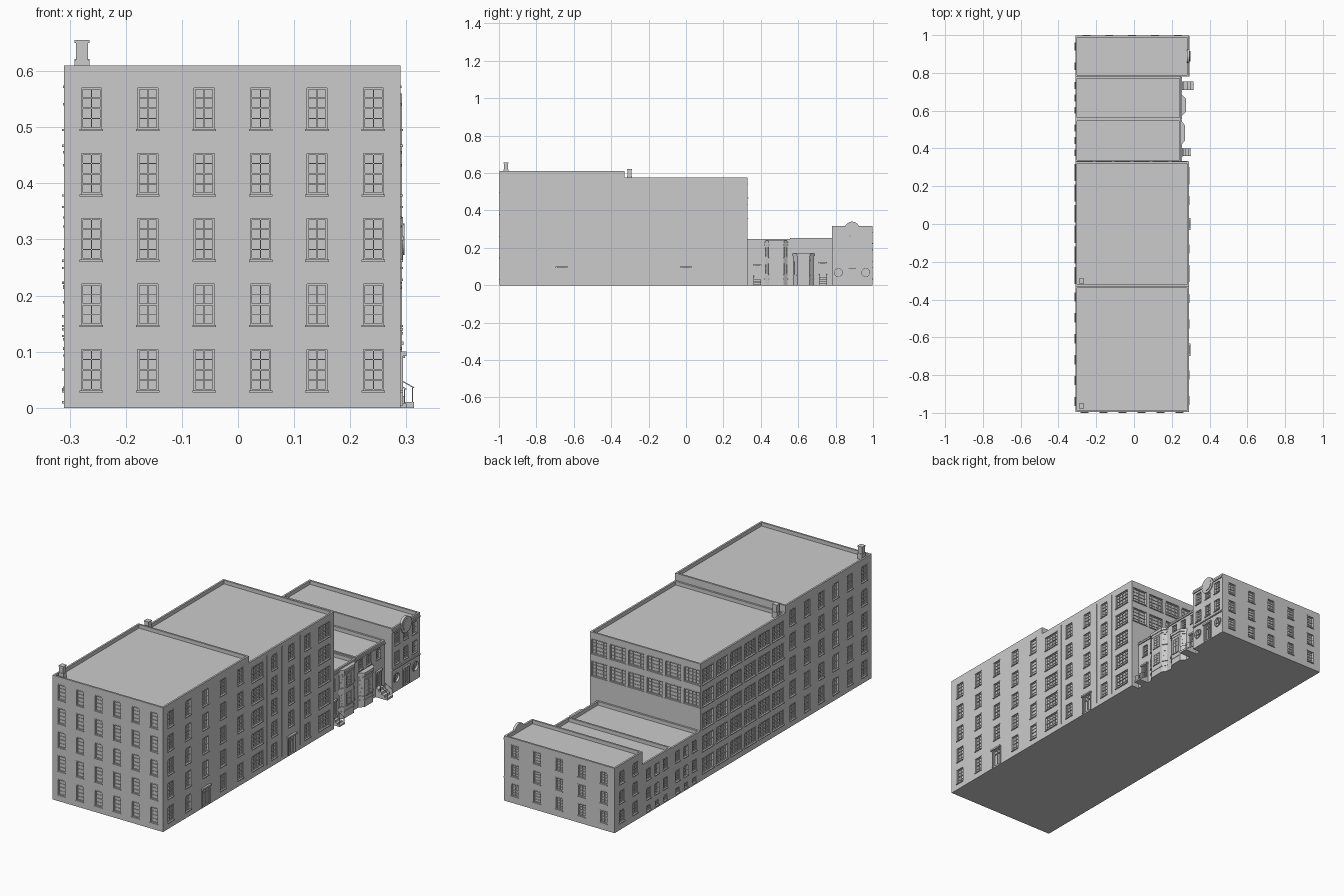
import bpy, bmesh, math
from mathutils import Matrix, Vector

if "Cube" in bpy.data.objects:
    bpy.data.objects.remove(bpy.data.objects["Cube"])

REC = 0.008  # window recess depth


def face(x, y, deg):
    # wall frame: local x runs along the wall, local -y points outward
    return Matrix.Translation((x, y, 0)) @ Matrix.Rotation(math.radians(deg), 4, 'Z')


def box(bm, f, u0, u1, z0, z1, d0, d1):
    c = Vector(((u0 + u1) / 2, -(d0 + d1) / 2, (z0 + z1) / 2))
    s = Matrix.Diagonal((u1 - u0, abs(d1 - d0), z1 - z0, 1))
    bmesh.ops.create_cube(bm, size=1, matrix=f @ Matrix.Translation(c) @ s)


def disc(bm, f, u, z, r, d0, d1, n=24):
    m = f @ Matrix.Translation((u, -(d0 + d1) / 2, z)) @ Matrix.Rotation(math.pi / 2, 4, 'X')
    bmesh.ops.create_cone(bm, cap_ends=True, segments=n, radius1=r, radius2=r,
                          depth=abs(d1 - d0), matrix=m)


def make(name, bm):
    me = bpy.data.meshes.new(name)
    bm.to_mesh(me)
    bm.free()
    ob = bpy.data.objects.new(name, me)
    bpy.context.collection.objects.link(ob)
    return ob


def window(tr, f, u, z, w, h, cols=2, cut=None):
    # sash bars, sill and lintel; recessed when a cutter mesh is given
    b, t = (-REC, -0.004) if cut else (-0.001, 0.002)
    if cut:
        box(cut, f, u - w / 2, u + w / 2, z, z + h, -REC, 0.01)
    e = 0.0028
    for k in (-1, 1):
        c = u + k * (w / 2 - e / 2)
        box(tr, f, c - e / 2, c + e / 2, z, z + h, b, t)
    for zz in (z + e / 2, z + h / 2, z + h - e / 2):
        box(tr, f, u - w / 2, u + w / 2, zz - e / 2, zz + e / 2, b, t)
    for i in range(1, cols):
        c = u - w / 2 + w * i / cols
        box(tr, f, c - 0.0009, c + 0.0009, z, z + h, b, t - 0.001)
    if h > 0.04:
        for q in (0.25, 0.75):
            zz = z + h * q
            box(tr, f, u - w / 2, u + w / 2, zz - 0.0008, zz + 0.0008, b, t - 0.001)
    box(tr, f, u - w / 2 - 0.003, u + w / 2 + 0.003, z - 0.004, z, -0.002, 0.004)
    box(tr, f, u - w / 2 - 0.002, u + w / 2 + 0.002, z + h, z + h + 0.004, -0.002, 0.0015)


def door(tr, cut, f, u, w, z, h, hood=0.010):
    box(cut, f, u - w / 2, u + w / 2, z, z + h, -REC, 0.01)
    for c in (u - w / 2 + 0.002, u, u + w / 2 - 0.002):
        box(tr, f, c - 0.002, c + 0.002, z, z + h, -REC, -0.003)
    for zz in (z + 0.004, z + h * 0.75, z + h - 0.002):
        box(tr, f, u - w / 2, u + w / 2, zz - 0.002, zz + 0.002, -REC, -0.003)
    for k in (-1, 1):
        c = u + k * (w / 2 + 0.003)
        box(tr, f, c - 0.003, c + 0.003, z, z + h, -0.002, 0.004)
    box(tr, f, u - w / 2 - 0.008, u + w / 2 + 0.008, z + h, z + h + 0.008, -0.002, hood)


def building(name, x0, x1, y0, y1, h, groups, doors=(), rounds=(), extra=None):
    body, cut, tr = bmesh.new(), bmesh.new(), bmesh.new()
    o = face(0, 0, 0)
    box(body, o, x0, x1, 0, h, -y0, -y1)
    box(cut, o, x0 + 0.009, x1 - 0.009, h - 0.018, h + 0.05, -y0 - 0.009, -y1 + 0.009)
    for f, us, zs, w, wh, cols in groups:
        for u in us:
            for z in zs:
                window(tr, f, u, z, w, wh, cols, cut)
    for d in doors:
        door(tr, cut, *d)
    for f, u, z, r in rounds:
        disc(cut, f, u, z, r, -REC, 0.01)
        for k in range(24):
            a = 2 * math.pi * k / 24
            m = f @ Matrix.Translation((u, 0, z)) @ Matrix.Rotation(a, 4, 'Y')
            box(tr, m, -r * 0.15, r * 0.15, r, r + 0.004, -0.003, 0.003)
        box(tr, f, u - 0.001, u + 0.001, z - r, z + r, -REC, -0.004)
        box(tr, f, u - r, u + r, z - 0.001, z + 0.001, -REC, -0.004)
    if extra:
        extra(tr)
    ob, cutter = make(name + "_walls", body), make(name + "_cutter", cut)
    make(name + "_trim", tr)
    cutter.hide_render = True
    cutter.hide_viewport = True
    mod = ob.modifiers.new("openings", 'BOOLEAN')
    mod.object, mod.solver = cutter, 'EXACT'


def spread(c, n, pitch):
    return [c + (i - (n - 1) / 2) * pitch for i in range(n)]


XL, XR = -0.31, 0.29
L, R, F, K = face(XL, 0, -90), face(XR, 0, 90), face(0, -0.996, 0), face(0, 0.997, 180)
ZA = [0.031 + 0.1165 * i for i in range(5)]
ZB = [0.033 + 0.109 * i for i in range(5)]
FRONT_U = spread(-0.01, 6, 0.1005)

# tall end building
building("end_block", XL, XR, -0.996, -0.33, 0.61, [
    (F, FRONT_U, ZA, 0.036, 0.073, 2),
    (R, [-0.935, -0.80, -0.53, -0.395], ZA, 0.042, 0.073, 2),
    (R, [-0.665], ZA[1:], 0.042, 0.073, 2),
    (L, spread(0.663, 6, 0.111), ZA, 0.042, 0.073, 2)],
    doors=[(R, -0.665, 0.05, 0.004, 0.088)])


# middle loft building with drain strips
def strips(tr):
    for y in (-0.19, -0.075, 0.07, 0.18):
        box(tr, R, y - 0.002, y + 0.002, 0.02, 0.56, -0.002, 0.002)


building("loft_block", XL, XR, -0.33, 0.33, 0.575, [
    (R, [-0.262, 0.255], ZB, 0.085, 0.07, 4),
    (R, [-0.132, 0.125], ZB, 0.042, 0.07, 2),
    (R, [0], ZB[1:], 0.042, 0.07, 2),
    (L, spread(0, 6, 0.109), ZB, 0.085, 0.07, 4),
    (face(0, 0.33, 180), [-u for u in FRONT_U], ZB[3:], 0.08, 0.07, 4)],
    doors=[(R, 0, 0.05, 0.004, 0.088)], extra=strips)

# two low row houses, set back from the street
XS = 0.25
S = face(XS, 0, 90)


def cornice(y0, y1, z):
    def add(tr):
        box(tr, S, y0, y1, z, z + 0.008, -0.002, 0.005)
    return add


ROWS = [0.07, 0.165]
building("row_house_a", XL, XS, 0.33, 0.555, 0.248, [
    (S, [0.38], [0.155], 0.032, 0.055, 2),
    (L, spread(-0.4425, 3, 0.065), ROWS, 0.03, 0.05, 2),
    (L, spread(-0.4425, 3, 0.065), [0.012], 0.026, 0.022, 2)],
    doors=[(S, 0.38, 0.03, 0.032, 0.07)], extra=cornice(0.332, 0.553, 0.232))
building("row_house_b", XL, XS, 0.555, 0.78, 0.253, [
    (S, [0.595, 0.66, 0.732], [0.18], 0.03, 0.045, 2),
    (L, spread(-0.6675, 3, 0.065), ROWS, 0.03, 0.05, 2),
    (L, spread(-0.6675, 3, 0.065), [0.012], 0.026, 0.022, 2)],
    doors=[(S, 0.732, 0.03, 0.042, 0.075)], extra=cornice(0.557, 0.778, 0.236))


# canted bays with windows on each facet
def bay(name, y0, y1, depth, cant, h, zs, wh):
    pts = [(XS - 0.002, y0), (XS + depth, y0 + cant), (XS + depth, y1 - cant), (XS - 0.002, y1)]
    bm, tr = bmesh.new(), bmesh.new()

    def prism(mesh, grow, za, zb):
        p = [(x + (grow if x > XS else 0), y + (grow if y > (y0 + y1) / 2 else -grow)) for x, y in pts]
        fc = mesh.faces.new([mesh.verts.new((x, y, za)) for x, y in p])
        r = bmesh.ops.extrude_face_region(mesh, geom=[fc])
        bmesh.ops.translate(mesh, vec=(0, 0, zb - za),
                            verts=[v for v in r['geom'] if isinstance(v, bmesh.types.BMVert)])
        bmesh.ops.recalc_face_normals(mesh, faces=mesh.faces[:])
    prism(bm, 0, 0, h)
    prism(tr, 0.004, h - 0.012, h + 0.002)
    prism(tr, 0.002, h - 0.026, h - 0.021)
    prism(tr, 0.002, 0.03, 0.036)
    for a, b in zip(pts, pts[1:]):
        dx, dy = b[0] - a[0], b[1] - a[1]
        n = math.hypot(dx, dy)
        f = face((a[0] + b[0]) / 2, (a[1] + b[1]) / 2, math.degrees(math.atan2(dy, dx)))
        for z in zs:
            window(tr, f, 0, z, min(n * 0.6, 0.04), wh, 2 if n > 0.04 else 1)
    make(name, bm)
    make(name + "_trim", tr)


bay("tall_bay", 0.42, 0.545, 0.015, 0.025, 0.238, [0.06, 0.15], 0.055)
bay("low_bay", 0.572, 0.685, 0.020, 0.025, 0.168, [0.055], 0.075)


# entrance stoops with railings
def stoop(name, y0, y1, length, top, n=4):
    bm = bmesh.new()
    for i in range(n):
        box(bm, S, y0, y1, 0, top * (i + 1) / n, -0.002, length * (1 - i / n))
    for y in (y0 + 0.002, y1 - 0.002):
        for d, z in ((length - 0.003, top / n), (length * 0.4, top * 0.75)):
            box(bm, S, y - 0.001, y + 0.001, z, z + 0.026, d - 0.001, d + 0.001)
        a, b = Vector((length, top / n + 0.025)), Vector((length * 0.3, top * 0.8 + 0.027))
        m = S @ Matrix.Translation((y, -(a.x + b.x) / 2, (a.y + b.y) / 2)) \
            @ Matrix.Rotation(math.atan2(b.y - a.y, a.x - b.x), 4, 'X')
        l = (a - b).length / 2
        box(bm, m, -0.001, 0.001, -0.001, 0.001, -l, l)
    make(name, bm)


stoop("stoop_a", 0.36, 0.40, 0.050, 0.032)
stoop("stoop_b", 0.71, 0.755, 0.064, 0.042)


# corner house with round windows, belt course and arched crest
def crest(tr):
    box(tr, R, 0.782, 0.996, 0.112, 0.118, -0.002, 0.005)
    box(tr, R, 0.782, 0.996, 0.298, 0.306, -0.002, 0.005)
    disc(tr, R, 0.888, 0.30, 0.040, -0.009, 0.004, 32)
    disc(tr, R, 0.888, 0.30, 0.028, 0, 0.007, 32)


ZE = [0.035, 0.13, 0.225]
building("corner_house", XL, XR, 0.78, 0.997, 0.318, [
    (R, [0.82, 0.888, 0.956], [0.135, 0.23], 0.034, 0.056, 2),
    (K, spread(0.01, 5, 0.121), ZE, 0.036, 0.056, 2),
    (L, [-0.835, -0.94], ZE, 0.036, 0.056, 2),
    ], doors=[(R, 0.888, 0.04, 0.004, 0.085, 0.008)],
    rounds=[(R, 0.815, 0.068, 0.021), (R, 0.961, 0.068, 0.021)], extra=crest)

# chimneys
for i, (y, z0, z1) in enumerate([(-0.963, 0.58, 0.655), (-0.302, 0.545, 0.622)]):
    bm = bmesh.new()
    o = face(-0.278, y, 0)
    box(bm, o, -0.011, 0.011, z0, z1 - 0.004, -0.011, 0.011)
    box(bm, o, -0.013, 0.013, z1 - 0.005, z1, -0.013, 0.013)
    box(bm, o, -0.013, 0.013, z0, z0 + 0.04, -0.013, 0.013)
    make("chimney_%d" % (i + 1), bm)
